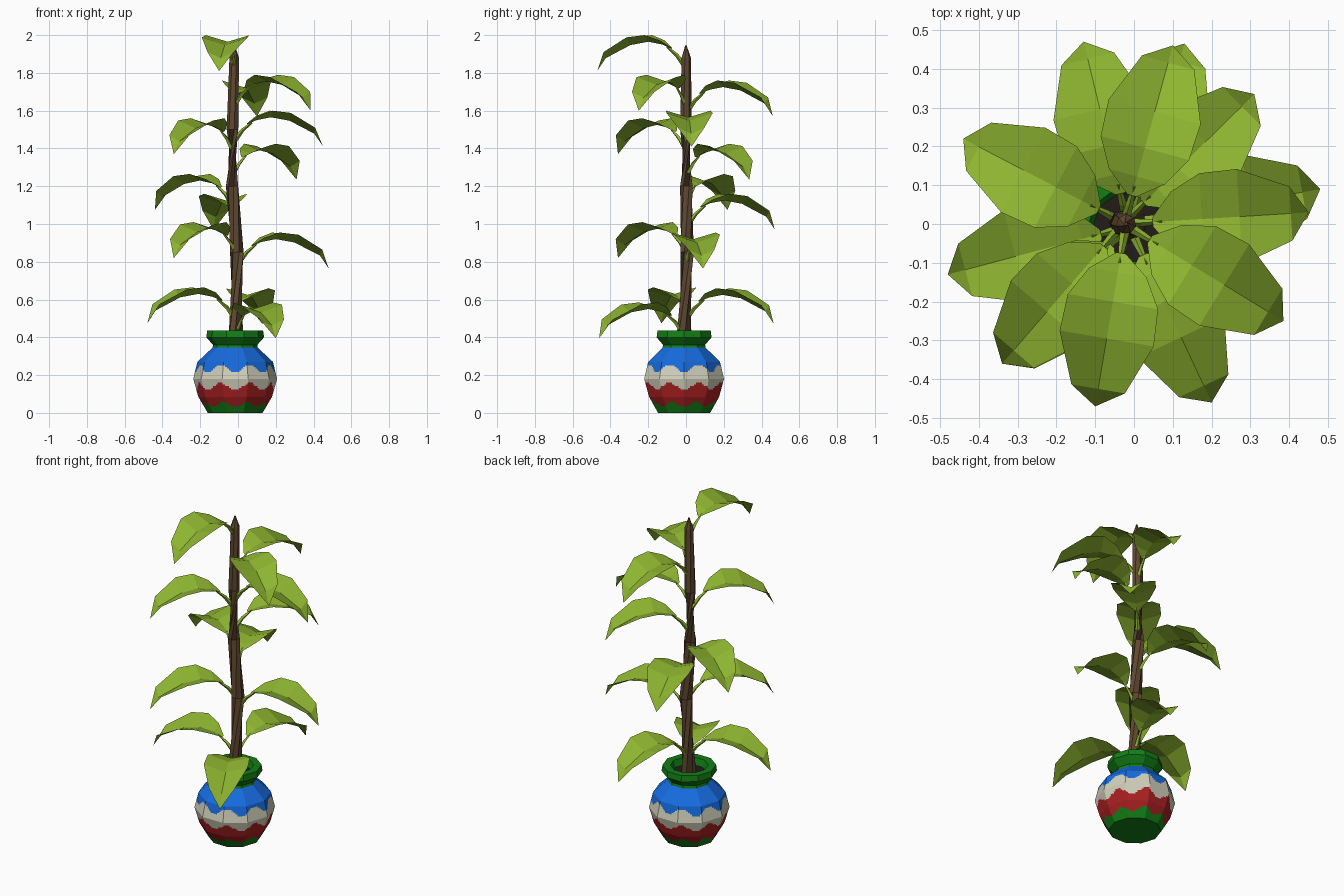
import bpy, bmesh, math
from mathutils import Vector

if "Cube" in bpy.data.objects:
    bpy.data.objects.remove(bpy.data.objects["Cube"])


def mat(name, rgb):
    m = bpy.data.materials.new(name)
    m.diffuse_color = (*rgb, 1)
    m.use_nodes = True
    m.node_tree.nodes["Principled BSDF"].inputs["Base Color"].default_value = m.diffuse_color
    return m


LEAF = mat("leaf green", (0.27, 0.46, 0.03))
BARK = mat("bark brown", (0.12, 0.066, 0.03))
SOIL = mat("dark soil", (0.016, 0.012, 0.01))
GREEN = mat("pot green", (0.006, 0.21, 0.008))
RED = mat("pot red", (0.40, 0.014, 0.015))
CREAM = mat("pot cream", (0.64, 0.63, 0.50))
BLUE = mat("pot blue", (0.008, 0.15, 0.74))


def make(name, verts, faces, mats):
    me = bpy.data.meshes.new(name)
    me.from_pydata(verts, [], faces)
    for m in mats:
        me.materials.append(m)
    ob = bpy.data.objects.new(name, me)
    bpy.context.collection.objects.link(ob)
    return ob


def tube(path, radii, sides):
    """Rings of a tapered tube along a path, capped at both ends."""
    verts, faces = [], []
    for i, p in enumerate(path):
        t = path[min(i + 1, len(path) - 1)] - path[max(i - 1, 0)]
        q = t.to_track_quat('Z', 'Y')
        for k in range(sides):
            a = math.tau * k / sides
            verts.append(p + q @ Vector((math.cos(a), math.sin(a), 0)) * radii[i])
    for i in range(len(path) - 1):
        for k in range(sides):
            a, b = i * sides + k, i * sides + (k + 1) % sides
            faces.append((a, b, b + sides, a + sides))
    faces.append(tuple(reversed(range(sides))))
    faces.append(tuple(range(len(verts) - sides, len(verts))))
    return verts, faces


CX, CY, SIDES = -0.015, -0.01, 10

# Pot: ten-sided lathe, finely divided so the wavy bands can be assigned by rule
profile = [(0.145, 0), (0.195, 0.085), (0.222, 0.18), (0.2, 0.27), (0.12, 0.345),
           (0.117, 0.36), (0.153, 0.4), (0.148, 0.435), (0.105, 0.435), (0.09, 0.39)]
rows = []
for (r0, z0), (r1, z1) in zip(profile, profile[1:]):
    n = 10 if z1 <= 0.345 and z1 > z0 else 1
    rows += [(r0 + (r1 - r0) * j / n, z0 + (z1 - z0) * j / n) for j in range(n)]
rows.append(profile[-1])
SUB = 12
ring = []
for s in range(SIDES):
    a0, a1 = math.tau * s / SIDES, math.tau * (s + 1) / SIDES
    for j in range(SUB):
        t = j / SUB
        ring.append((math.cos(a0) * (1 - t) + math.cos(a1) * t,
                     math.sin(a0) * (1 - t) + math.sin(a1) * t))
N = len(ring)
verts = [(CX + x * r, CY + y * r, z) for r, z in rows for x, y in ring]
faces = [(i * N + k, i * N + (k + 1) % N, (i + 1) * N + (k + 1) % N, (i + 1) * N + k)
         for i in range(len(rows) - 1) for k in range(N)]
faces.append(tuple(reversed(range(N))))
pot = make("pot", verts, faces, [GREEN, RED, CREAM, BLUE])
for f in pot.data.polygons:
    c = f.center
    wave = -0.02 * math.cos(8 * math.atan2(c.y - CY, c.x - CX))
    if c.z > 0.345 or c.z < 0.045 + wave * 0.6:
        f.material_index = 0
    elif c.z < 0.14 + wave:
        f.material_index = 1
    else:
        f.material_index = 2 if c.z < 0.235 + wave else 3

# Soil disc inside the rim
make("soil", [(CX + 0.1 * math.cos(math.tau * k / SIDES), CY + 0.1 * math.sin(math.tau * k / SIDES), 0.395)
              for k in range(SIDES)], [tuple(range(SIDES))], [SOIL])

# Stem: gently bent trunk with a pointed top
stem = [(-0.012, -0.01, 0.38, 0.043), (-0.005, 0.005, 0.85, 0.037), (-0.03, 0.002, 1.2, 0.034),
        (-0.028, 0.0, 1.5, 0.032), (-0.02, 0.0, 1.88, 0.026), (-0.02, 0.0, 1.945, 0.004)]
v, f = tube([Vector(p[:3]) for p in stem], [p[3] for p in stem], 7)
make("stem", v, f, [BARK])


def stem_at(z):
    for a, b in zip(stem, stem[1:]):
        if a[2] <= z <= b[2]:
            t = (z - a[2]) / (b[2] - a[2])
            return Vector((a[0] + (b[0] - a[0]) * t, a[1] + (b[1] - a[1]) * t, z))
    return Vector(stem[0][:3])


# Leaf stations: distance out, half width, midrib height, edge height (above the tip)
stations = [(0.075, 0.012, 0.118, 0.122), (0.125, 0.075, 0.140, 0.162), (0.2, 0.118, 0.155, 0.19),
            (0.295, 0.123, 0.137, 0.178), (0.425, 0.07, 0.068, 0.1)]


def leaf(i, tip):
    tip = Vector(tip)
    base = stem_at(tip.z + 0.05)
    out = Vector((tip.x - base.x, tip.y - base.y, 0))
    s = out.length / 0.47
    out.normalize()
    side = Vector((-out.y, out.x, 0))

    def pt(d, w, h):
        p = base + out * d * s + side * w
        p.z = tip.z + h
        return p

    verts, faces = [], []
    for d, w, hm, he in stations:
        verts += [pt(d, -w, he), pt(d, 0, hm), pt(d, w, he)]
    verts.append(tip)
    for k in range(len(stations) - 1):
        a = 3 * k
        faces += [(a, a + 3, a + 4, a + 1), (a + 1, a + 4, a + 5, a + 2)]
    n = len(verts) - 1
    faces += [(n - 3, n, n - 2), (n - 2, n, n - 1)]
    # thin leaf stalk
    tv, tf = tube([pt(0.01, 0, 0.03), pt(0.05, 0, 0.085), pt(0.1, 0, 0.128)], [0.013, 0.01, 0.005], 4)
    o = len(verts)
    verts += tv
    faces += [tuple(j + o for j in q) for q in tf]
    make("leaf_%02d" % i, verts, faces, [LEAF])


# Leaf tips, from the top down
tips = [(-0.10, -0.47, 1.81), (0.385, -0.25, 1.60), (0.10, 0.46, 1.57), (-0.34, -0.36, 1.37),
        (0.45, 0.03, 1.41), (0.31, 0.335, 1.235), (-0.44, 0.22, 1.075), (-0.13, 0.47, 0.97),
        (-0.34, -0.36, 0.82), (0.48, 0.09, 0.765), (-0.48, -0.13, 0.475), (0.13, 0.465, 0.47),
        (0.20, -0.46, 0.395)]
for i, t in enumerate(tips):
    leaf(i + 1, t)
